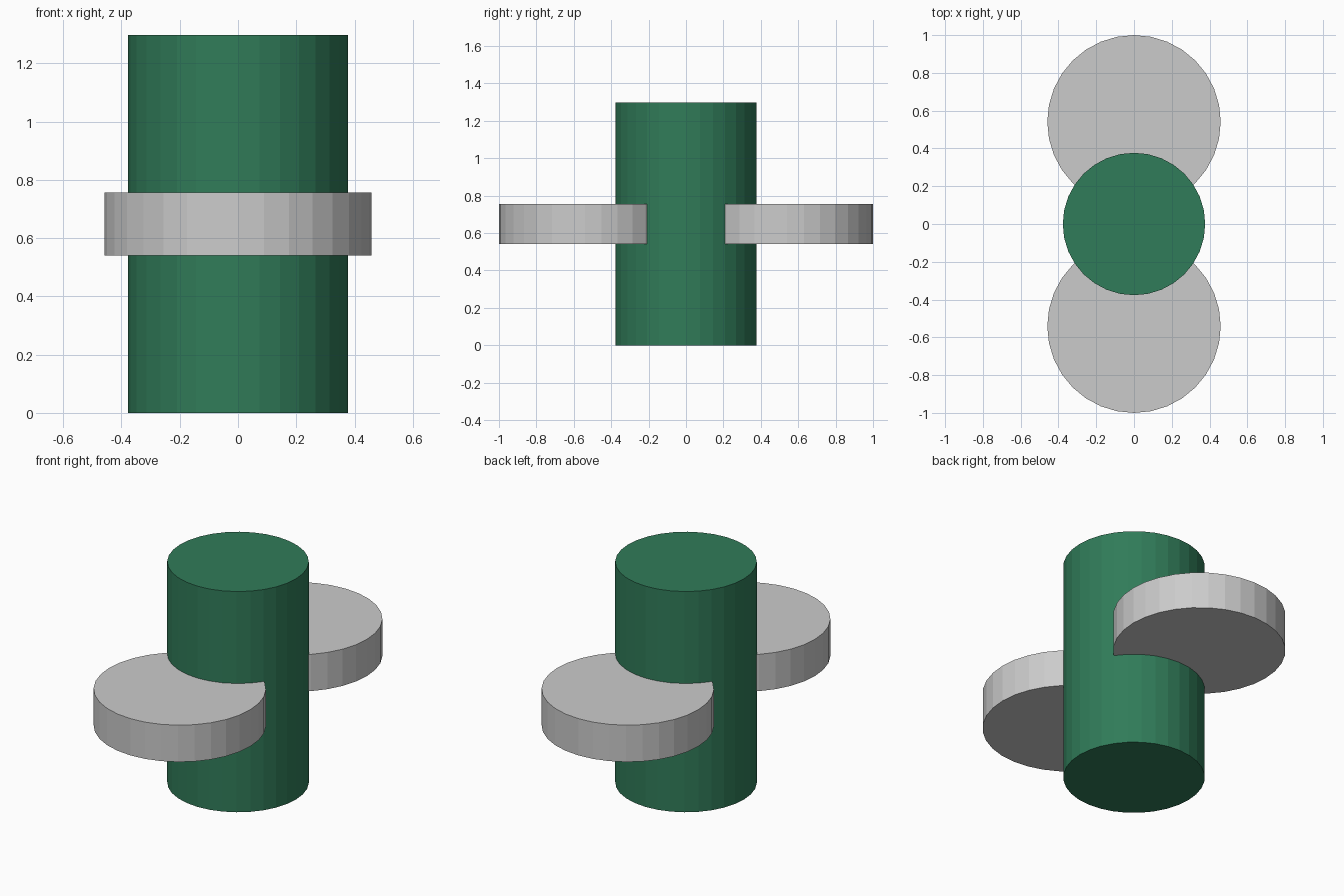
import bpy

if "Cube" in bpy.data.objects:
    bpy.data.objects.remove(bpy.data.objects["Cube"])

SIDES = 32
HEIGHT = 1.297


def cylinder(name, radius, depth, location):
    bpy.ops.mesh.primitive_cylinder_add(
        vertices=SIDES, radius=radius, depth=depth, location=location)
    obj = bpy.context.object
    obj.name = name
    return obj


# Green upright body
body = cylinder("body", 0.377, HEIGHT, (0, 0, HEIGHT / 2))
green = bpy.data.materials.new("green")
green.diffuse_color = (0.03, 0.2, 0.1, 1)
green.use_nodes = True
green.node_tree.nodes["Principled BSDF"].inputs["Base Color"].default_value = green.diffuse_color
body.data.materials.append(green)

# Grey discs at mid height, front and back
for name, side in (("front_disc", -1), ("back_disc", 1)):
    cylinder(name, 0.459, 0.216, (0, side * 0.541, HEIGHT / 2))
